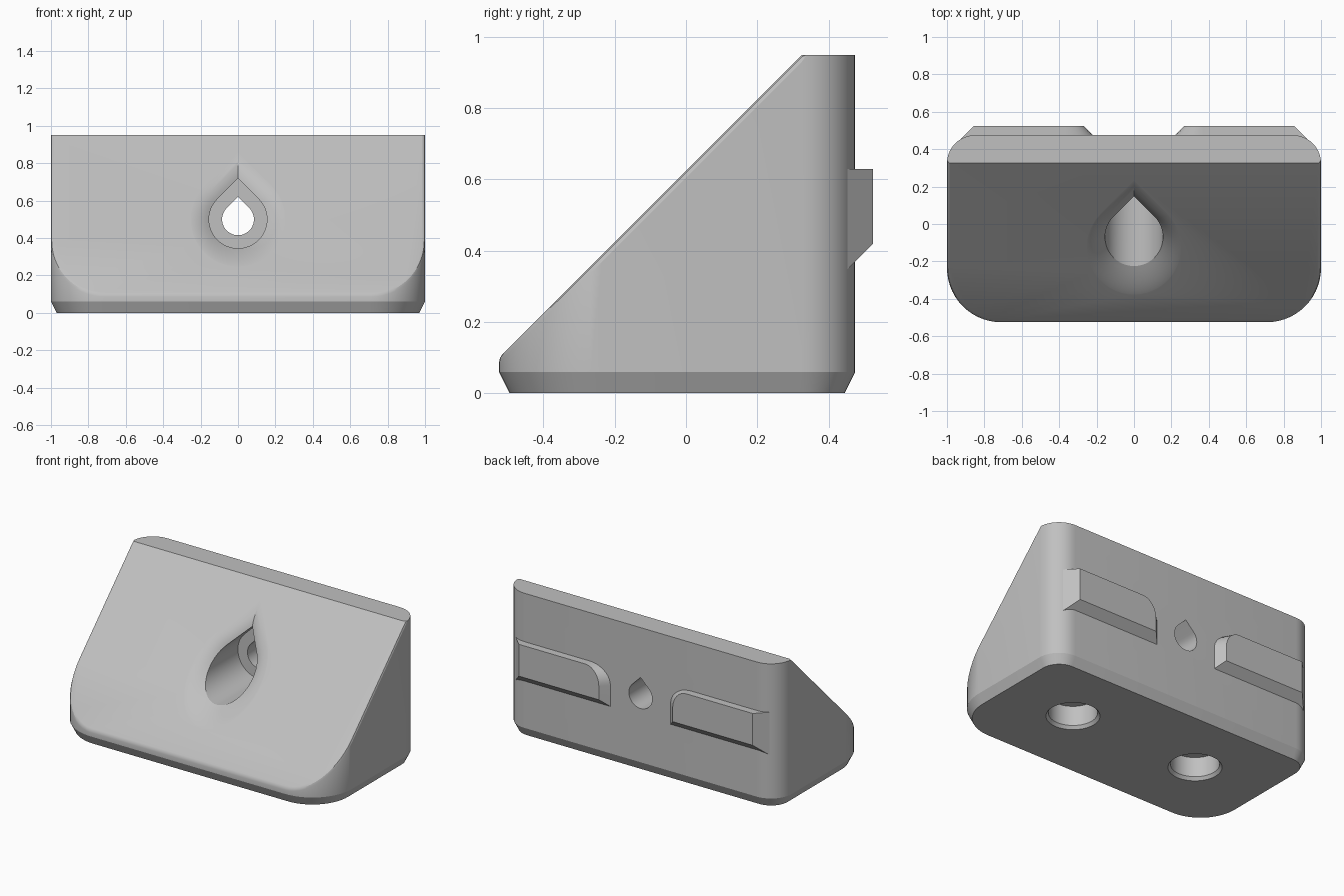
import bpy, bmesh, math
from mathutils import Vector

if "Cube" in bpy.data.objects:
    bpy.data.objects.remove(bpy.data.objects["Cube"])

grey = bpy.data.materials.new("light_grey")
grey.use_nodes = True
grey.diffuse_color = (0.53, 0.53, 0.53, 1)
grey.node_tree.nodes["Principled BSDF"].inputs["Base Color"].default_value = grey.diffuse_color

SLOPE = 0.625   # the ramp is the plane z = y + SLOPE
AXIS = 0.5      # height of the screw hole


def finish(name, bm):
    bmesh.ops.recalc_face_normals(bm, faces=bm.faces)
    mesh = bpy.data.meshes.new(name)
    bm.to_mesh(mesh)
    bm.free()
    mesh.materials.append(grey)
    ob = bpy.data.objects.new(name, mesh)
    bpy.context.collection.objects.link(ob)
    return ob


def loft(sections):
    """Closed solid through matching rings of points."""
    bm = bmesh.new()
    rings = [[bm.verts.new(p) for p in s] for s in sections]
    n = len(rings[0])
    for a, b in zip(rings, rings[1:]):
        for i in range(n):
            j = (i + 1) % n
            bm.faces.new((a[i], a[j], b[j], b[i]))
    bm.faces.new(rings[0])
    bm.faces.new(rings[-1])
    return bm


def arc(cx, cy, rx, ry, start, end, steps):
    angles = [math.radians(start + (end - start) * i / steps) for i in range(steps + 1)]
    return [(cx + rx * math.cos(a), cy + ry * math.sin(a)) for a in angles]


def footprint(inset, z):
    x, front, back = 1 - inset, -0.525 + inset, 0.475 - inset
    rf, rb = 0.29 - inset, 0.15 - inset
    pts = (arc(x - rb, back - rb, rb, rb, 0, 90, 10)
           + arc(rb - x, back - rb, rb, rb, 90, 180, 10)
           + arc(rf - x, front + rf, rf, rf, 180, 270, 14)
           + arc(x - rf, front + rf, rf, rf, 270, 360, 14))
    return [(px, py, z) for px, py in pts]


def teardrop(r, depth_at):
    pts = [(0, AXIS + r * math.sqrt(2))] + arc(0, AXIS, r, r, 135, 405, 36)
    return [(x, depth_at(z), z) for x, z in pts]


def cut(target, cutter):
    cutter.hide_render = True
    mod = target.modifiers.new("cut", 'BOOLEAN')
    mod.operation = 'DIFFERENCE'
    mod.solver = 'EXACT'
    mod.object = cutter
    bpy.context.view_layer.objects.active = target
    bpy.ops.object.modifier_apply(modifier=mod.name)
    bpy.data.objects.remove(cutter)


def smooth(ob, degrees):
    bpy.ops.object.select_all(action='DESELECT')
    ob.select_set(True)
    bpy.context.view_layer.objects.active = ob
    bpy.ops.object.shade_smooth_by_angle(angle=math.radians(degrees))


# Wedge body: rounded block with a chamfered foot, sliced by the ramp plane
bm = loft([footprint(0.03, 0), footprint(0, 0.06), footprint(0, 0.95)])
bmesh.ops.recalc_face_normals(bm, faces=bm.faces)
normal = Vector((0, -1, 1)).normalized()
res = bmesh.ops.bisect_plane(bm, geom=bm.verts[:] + bm.edges[:] + bm.faces[:], dist=0.0005,
                             plane_co=(0, 0, SLOPE), plane_no=normal, clear_outer=True)
rim = [e for e in bm.edges if e.is_boundary]
bmesh.ops.contextual_create(bm, geom=rim)
bmesh.ops.recalc_face_normals(bm, faces=bm.faces)
ramp = [f for f in bm.faces if f.normal.dot(normal) > 0.999]
soft = [e for f in ramp for e in f.edges if any(v.co.z < 0.94 for v in e.verts)]
bmesh.ops.bevel(bm, geom=soft, offset=0.014, segments=2, profile=0.5,
                affect='EDGES', clamp_overlap=True)
body = finish("wedge_body", bm)

# Screw recess: soft funnel on the ramp, then a straight teardrop counterbore
inner, outer, sink = 0.155, 0.265, 0.055
funnel = [teardrop(outer, lambda z: z - SLOPE - 0.1)]
for i in range(9):
    t = 1 - i / 8
    off = sink * (1 - t) ** 2 - 0.0008 * t
    funnel.append(teardrop(inner + (outer - inner) * t, lambda z, o=off: z - SLOPE + o))
funnel.append(teardrop(inner, lambda z: 0.22))
cut(body, finish("recess_cutter", loft(funnel)))

# Narrow teardrop hole through the back wall
cut(body, finish("screw_cutter", loft([teardrop(0.085, lambda z: 0.15),
                                       teardrop(0.085, lambda z: 0.6)])))

# Two round blind holes with chamfered mouths in the underside
for side in (-1, 1):
    rings = [[(x, y, z) for x, y in arc(side * 0.47, 0, r, r, 0, 352.5, 47)]
             for r, z in ((0.16, -0.05), (0.16, 0), (0.145, 0.02), (0.145, 0.15))]
    cut(body, finish("foot_cutter", loft(rings)))
smooth(body, 22)


# Back locating tabs: bevelled below and at both ends, flat on top
def tab_ring(side, grow, y):
    pts = [(0.27 - grow, 0.42 - grow), (0.855 + grow, 0.42 - grow), (0.855 + grow, 0.63)]
    pts += arc(0.37, 0.51, 0.1 + grow, 0.12, 90, 180, 10)
    return [(side * x, y, z) for x, z in pts]


for side, label in ((1, "left"), (-1, "right")):
    tab = finish(label + "_back_tab", loft([tab_ring(side, 0.08, 0.445), tab_ring(side, 0, 0.525)]))
    smooth(tab, 25)
